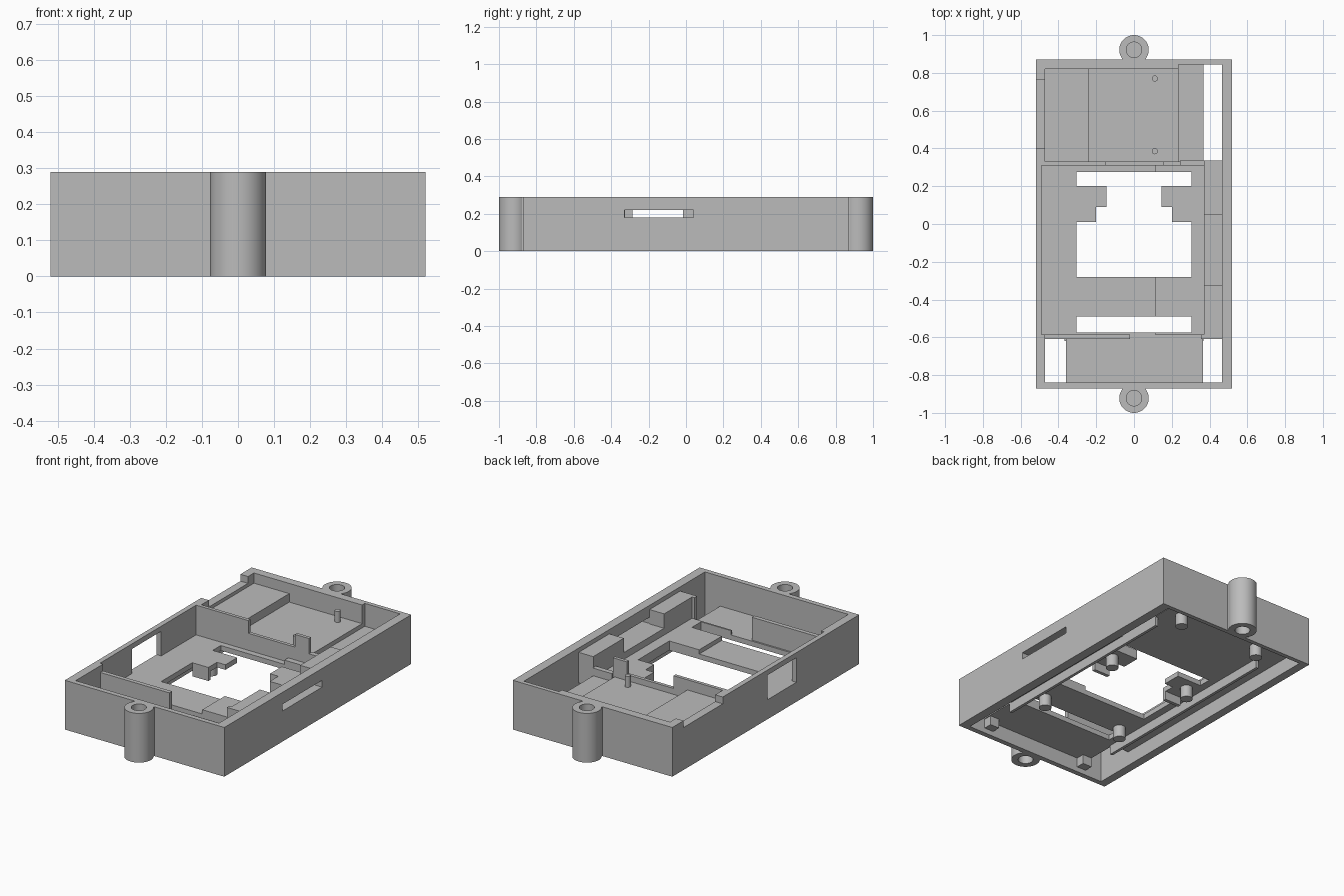
import bpy, bmesh
from mathutils import Matrix

if "Cube" in bpy.data.objects:
    bpy.data.objects.remove(bpy.data.objects["Cube"], do_unlink=True)

grey = bpy.data.materials.new("plain grey")
grey.use_nodes = True
grey.diffuse_color = (0.5, 0.5, 0.5, 1)
grey.node_tree.nodes["Principled BSDF"].inputs["Base Color"].default_value = (0.5, 0.5, 0.5, 1)


def finish(name, bm):
    mesh = bpy.data.meshes.new(name)
    bm.to_mesh(mesh)
    bm.free()
    mesh.materials.append(grey)
    obj = bpy.data.objects.new(name, mesh)
    bpy.context.collection.objects.link(obj)
    return obj


def box(name, x0, x1, y0, y1, z0, z1):
    bm = bmesh.new()
    place = Matrix.Translation(((x0 + x1) / 2, (y0 + y1) / 2, (z0 + z1) / 2))
    size = Matrix.Diagonal((x1 - x0, y1 - y0, z1 - z0, 1))
    bmesh.ops.create_cube(bm, size=1, matrix=place @ size)
    return finish(name, bm)


def cylinder(name, x, y, r, z0, z1, sides=32):
    bm = bmesh.new()
    bmesh.ops.create_cone(bm, cap_ends=True, segments=sides, radius1=r, radius2=r,
                          depth=z1 - z0, matrix=Matrix.Translation((x, y, (z0 + z1) / 2)))
    return finish(name, bm)


def activate(obj):
    bpy.ops.object.select_all(action='DESELECT')
    obj.select_set(True)
    bpy.context.view_layer.objects.active = obj


def smooth(obj):
    activate(obj)
    bpy.ops.object.shade_smooth_by_angle()


def cut(target, cutter):
    mod = target.modifiers.new("cut", 'BOOLEAN')
    mod.operation = 'DIFFERENCE'
    mod.solver = 'EXACT'
    mod.object = cutter
    activate(target)
    bpy.ops.object.modifier_apply(modifier=mod.name)
    bpy.data.objects.remove(cutter, do_unlink=True)


TOP, UNDER, MID, RAISED = 0.29, 0.085, 0.115, 0.14

# Outer case walls with slot, window and cable notch
case = box("case_walls", -0.52, 0.52, -0.87, 0.87, 0, TOP)
cut(case, box("cavity", -0.47, 0.465, -0.84, 0.845, -0.1, 0.4))
cut(case, box("side_recess", -0.49, -0.4, -0.585, 0.31, MID, 0.4))
cut(case, box("slot", 0.4, 0.6, -0.33, 0.04, 0.18, 0.22))
cut(case, box("window", -0.6, -0.4, -0.285, -0.015, MID, 0.26))
cut(case, box("notch", -0.6, -0.4, 0.4, 0.765, 0.25, 0.4))

# Screw bosses with blind holes at both ends
for name, s in (("front", -1), ("back", 1)):
    boss = cylinder(name + "_boss", 0, s * 0.922, 0.078, 0, TOP, 48)
    for z0, z1 in ((-0.1, 0.1), (0.19, 0.4)):
        cut(boss, cylinder("hole", 0, s * 0.922, 0.041, z0, z1))
    smooth(boss)
    y0, y1 = sorted((s * 0.86, s * 0.878))
    box(name + "_boss_neck", -0.064, 0.064, y0, y1, 0, TOP)

# Middle floor around the openings, one half slightly raised
box("left_floor_side", -0.49, -0.305, -0.585, 0.31, UNDER, MID)
box("right_floor_side", 0.305, 0.37, -0.585, 0.31, UNDER, RAISED)
for y0, y1 in ((-0.585, -0.575), (-0.49, -0.28), (0.275, 0.31)):
    box("floor_strip", -0.305, 0.11, y0, y1, UNDER, MID)
    box("raised_floor_strip", 0.11, 0.305, y0, y1, UNDER, RAISED)

# Stepped tabs, skirts, front posts and standoffs on both sides
for s in (-1, 1):
    top = RAISED if s > 0 else MID

    def side_box(name, a, b, *rest):
        box(name, *sorted((s * a, s * b)), *rest)

    side_box("tab", 0.2, 0.305, 0.01, 0.2, UNDER, top)
    side_box("tab_tip", 0.145, 0.2, 0.09, 0.2, UNDER, top)
    side_box("tab_rib", 0.2, 0.305, 0.01, 0.03, 0.035, UNDER)
    side_box("skirt", 0.35, 0.367, -0.62, 0.62, 0.03, UNDER)
    side_box("front_post", 0.3, 0.36, -0.84, -0.79, 0.03, UNDER)
    for y in (-0.44, 0.13, 0.72):
        smooth(cylinder("standoff", s * 0.265, y, 0.034, 0.015, UNDER + 0.01))

# Ledge along the slotted wall
box("ledge_back", 0.37, 0.465, 0.05, 0.335, UNDER, 0.265)
box("ledge_low", 0.37, 0.465, -0.325, 0.05, UNDER, 0.18)
box("ledge_front", 0.37, 0.465, -0.61, -0.325, UNDER, 0.265)
box("ledge_foot", 0.355, 0.37, -0.61, -0.585, UNDER, 0.265)

# Partition between middle and back bays
box("partition_tall", -0.49, -0.15, 0.31, 0.33, UNDER, TOP)
box("partition_low", -0.15, 0.155, 0.31, 0.33, UNDER, 0.215)
box("partition_post", 0.155, 0.245, 0.31, 0.33, UNDER, TOP)
box("partition_foot", 0.245, 0.37, 0.31, 0.34, UNDER, 0.2)

# Back bay
box("back_floor", -0.47, 0.235, 0.33, 0.82, UNDER, 0.18)
box("back_floor_low", 0.235, 0.367, 0.33, 0.845, UNDER, 0.155)
box("back_platform", -0.47, -0.24, 0.33, 0.82, 0.18, 0.23)
box("back_wall_lining", -0.47, 0.235, 0.82, 0.845, UNDER, TOP)
for y in (0.385, 0.77):
    smooth(cylinder("locating_pin", 0.11, y, 0.016, 0.17, 0.245, 20))

# Front bay
box("front_floor", -0.36, 0.365, -0.84, -0.61, UNDER, MID)
box("front_sill", -0.47, 0.355, -0.61, -0.585, UNDER, MID)
box("front_partition", -0.47, -0.02, -0.61, -0.585, MID, 0.25)
